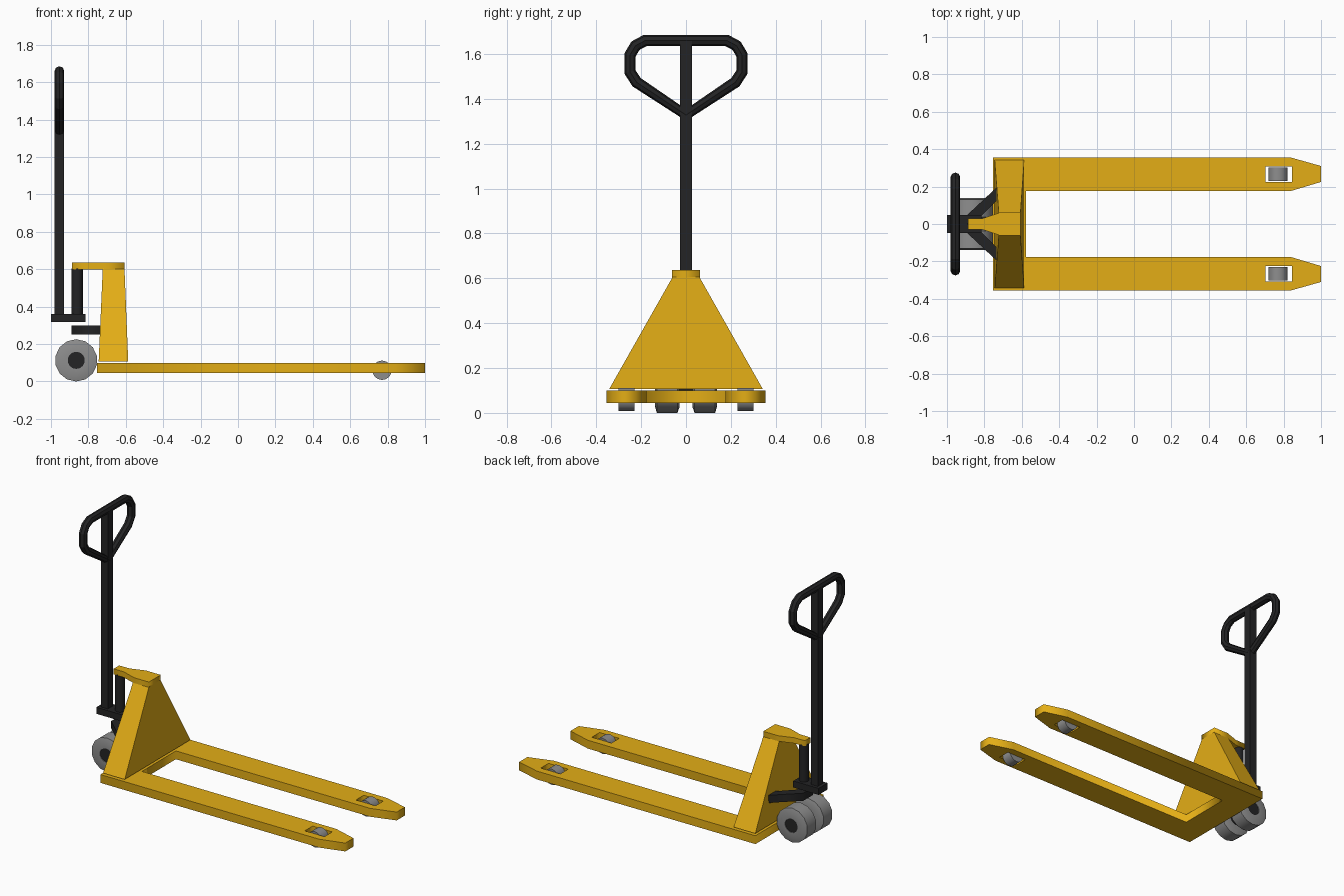
import bpy, bmesh, math
from mathutils import Vector

cube = bpy.data.objects.get("Cube")
if cube:
    bpy.data.objects.remove(cube, do_unlink=True)


def material(name, color, rough=0.6):
    m = bpy.data.materials.new(name)
    m.use_nodes = True
    m.diffuse_color = (*color, 1)
    bsdf = m.node_tree.nodes["Principled BSDF"]
    bsdf.inputs["Base Color"].default_value = (*color, 1)
    bsdf.inputs["Roughness"].default_value = rough
    return m


YELLOW = material("yellow paint", (0.77, 0.42, 0.008))
BLACK = material("black metal", (0.017, 0.017, 0.018))
GREY = material("grey wheel", (0.27, 0.27, 0.27))


def add_mesh(name, bm, mat, smooth=False):
    bmesh.ops.recalc_face_normals(bm, faces=bm.faces)
    me = bpy.data.meshes.new(name)
    bm.to_mesh(me)
    bm.free()
    me.materials.append(mat)
    ob = bpy.data.objects.new(name, me)
    bpy.context.collection.objects.link(ob)
    if smooth:
        bpy.ops.object.select_all(action='DESELECT')
        ob.select_set(True)
        bpy.context.view_layer.objects.active = ob
        bpy.ops.object.shade_smooth_by_angle(angle=math.radians(40))
    return ob


def slab(name, outlines, z0, z1, mat):
    """Flat plate from xy outlines; the later outlines are holes."""
    cu = bpy.data.curves.new(name, 'CURVE')
    cu.dimensions = '2D'
    cu.fill_mode = 'BOTH'
    cu.extrude = (z1 - z0) / 2
    for pts in outlines:
        sp = cu.splines.new('POLY')
        sp.points.add(len(pts) - 1)
        for p, (x, y) in zip(sp.points, pts):
            p.co = (x, y, 0, 1)
        sp.use_cyclic_u = True
    tmp = bpy.data.objects.new(name + "_outline", cu)
    bpy.context.collection.objects.link(tmp)
    deps = bpy.context.evaluated_depsgraph_get()
    me = bpy.data.meshes.new_from_object(tmp.evaluated_get(deps))
    bm = bmesh.new()
    bm.from_mesh(me)
    bpy.data.objects.remove(tmp, do_unlink=True)
    bmesh.ops.remove_doubles(bm, verts=bm.verts, dist=1e-5)
    bmesh.ops.translate(bm, verts=bm.verts, vec=(0, 0, (z0 + z1) / 2))
    return add_mesh(name, bm, mat)


def mirrored(half):
    """Complete an outline by reflecting it across the x axis."""
    return half + [(x, -y) for x, y in reversed(half)]


def loft(name, lower, upper, mat):
    """Straight-sided solid between two rectangles (x0, x1, half width, z)."""
    bm = bmesh.new()
    rings = []
    for x0, x1, w, z in (lower, upper):
        rings.append([bm.verts.new(p) for p in
                      ((x0, -w, z), (x1, -w, z), (x1, w, z), (x0, w, z))])
    a, b = rings
    bm.faces.new(a)
    bm.faces.new(b)
    for i in range(4):
        j = (i + 1) % 4
        bm.faces.new((a[i], a[j], b[j], b[i]))
    return add_mesh(name, bm, mat)


def lathe(name, profile, center, sides, mat, closed=True):
    """Spin a (radius, y) profile round an axis along y."""
    bm = bmesh.new()
    vs = [bm.verts.new((0, y, r)) for r, y in profile]
    es = [bm.edges.new(p) for p in zip(vs, vs[1:])]
    if closed:
        es.append(bm.edges.new((vs[-1], vs[0])))
    bmesh.ops.spin(bm, geom=vs + es, cent=(0, 0, 0), axis=(0, 1, 0),
                   angle=math.tau, steps=sides, use_merge=True)
    bmesh.ops.remove_doubles(bm, verts=bm.verts, dist=1e-5)
    bmesh.ops.translate(bm, verts=bm.verts, vec=center)
    return add_mesh(name, bm, mat, smooth=True)


# Fork frame with tapered tips and roller windows
half_frame = [(-0.755, 0.355), (0.84, 0.355), (1, 0.31), (1, 0.225),
              (0.84, 0.177), (-0.577, 0.177)]
window = [(0.702, 0.225), (0.845, 0.225), (0.845, 0.307), (0.702, 0.307)]
slab("fork_frame", [mirrored(half_frame), window,
                    [(x, -y) for x, y in window]], 0.045, 0.1, YELLOW)

# Tapered mast and its cap
loft("mast", (-0.745, -0.587, 0.342, 0.107), (-0.723, -0.607, 0.06, 0.605), YELLOW)
slab("mast_cap", [mirrored([(-0.887, 0.028), (-0.81, 0.03), (-0.715, 0.062),
                            (-0.607, 0.062)])], 0.6, 0.637, YELLOW)

# Pump, its plate and the splayed braces
bm = bmesh.new()
bmesh.ops.create_cone(bm, cap_ends=True, segments=12, radius1=0.03,
                      radius2=0.03, depth=0.27)
bmesh.ops.translate(bm, verts=bm.verts, vec=(-0.86, 0, 0.47))
add_mesh("pump_cylinder", bm, BLACK, smooth=True)
loft("pump_plate", (-1, -0.815, 0.047, 0.317), (-1, -0.815, 0.047, 0.36), BLACK)
slab("mast_braces", [mirrored([(-0.89, 0.05), (-0.735, 0.195), (-0.735, 0.125),
                               (-0.83, 0.03)])], 0.25, 0.3, BLACK)

# Handle post and grip loop
loft("handle_post", (-0.98, -0.93, 0.027, 0.35), (-0.98, -0.93, 0.027, 1.66), BLACK)
half_grip = [(0.182, 1.66), (0.225, 1.637), (0.25, 1.595), (0.25, 1.52),
             (0.22, 1.474)]
grip = half_grip + [(0, 1.328)] + [(-y, z) for y, z in reversed(half_grip)]
cu = bpy.data.curves.new("handle_grip", 'CURVE')
cu.dimensions = '3D'
cu.bevel_depth = 0.026
cu.bevel_resolution = 2
cu.materials.append(BLACK)
sp = cu.splines.new('POLY')
sp.points.add(len(grip) - 1)
for p, (y, z) in zip(sp.points, grip):
    p.co = (-0.955, y, z, 1)
sp.use_cyclic_u = True
sp.use_smooth = False
bpy.context.collection.objects.link(bpy.data.objects.new("handle_grip", cu))

# Steering wheels on a shared axle
wheel = [(0.046, 0.03), (0.09, 0.03), (0.113, 0.038), (0.113, 0.13),
         (0.085, 0.138), (0.046, 0.138)]
roller = [(0, -0.036), (0.052, -0.036), (0.052, 0.036), (0, 0.036)]
for side, s in (("left", 1), ("right", -1)):
    lathe("steer_wheel_" + side, [(r, s * y) for r, y in wheel],
          Vector((-0.865, 0, 0.113)), 14, GREY)
    lathe("fork_roller_" + side, roller, Vector((0.77, s * 0.266, 0.06)),
          14, GREY, closed=False)
lathe("wheel_axle", [(0, -0.134), (0.047, -0.134), (0.047, 0.134), (0, 0.134)],
      Vector((-0.865, 0, 0.113)), 14, BLACK, closed=False)
